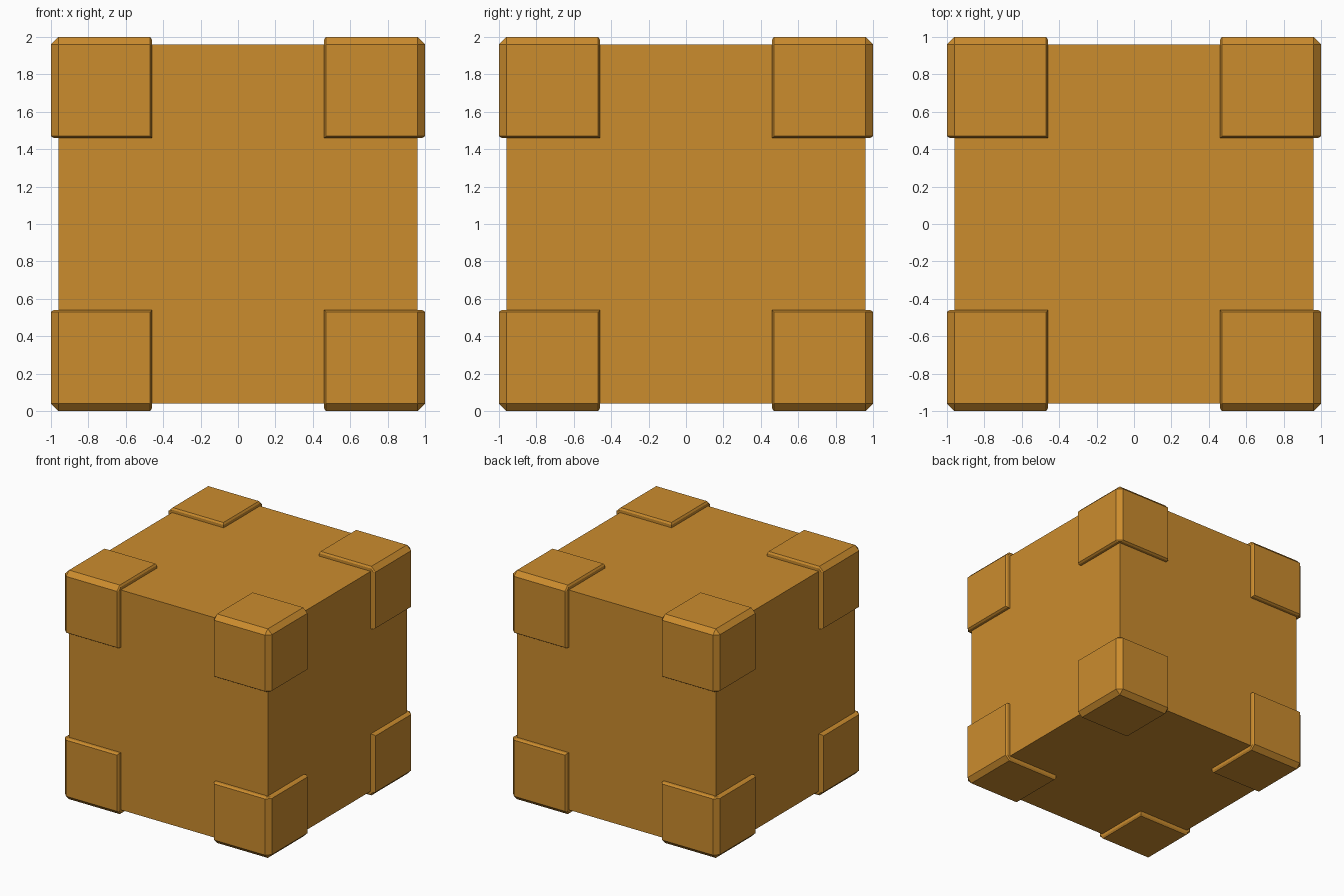
import bpy, bmesh
from itertools import product
from mathutils import Vector

if "Cube" in bpy.data.objects:
    bpy.data.objects.remove(bpy.data.objects["Cube"])

mat = bpy.data.materials.new("amber_brown")
mat.diffuse_color = (0.6, 0.263, 0.027, 1)
mat.use_nodes = True
mat.node_tree.nodes["Principled BSDF"].inputs["Base Color"].default_value = mat.diffuse_color


def finish(name, bm):
    bmesh.ops.recalc_face_normals(bm, faces=bm.faces[:])
    me = bpy.data.meshes.new(name)
    bm.to_mesh(me)
    bm.free()
    me.materials.append(mat)
    ob = bpy.data.objects.new(name, me)
    bpy.context.collection.objects.link(ob)
    ob.location.z = 1.0
    return ob


# crate body
bm = bmesh.new()
bmesh.ops.create_cube(bm, size=1.92)
finish("box_body", bm)


# corner guards: chamfered outside, with a fine bevel along the inner border
def corner_guard(signs):
    bm = bmesh.new()
    pts = [(0.46, 0.46, 0.46)]
    for a, b in product((0, 1), repeat=2):
        pts.append((1.0, (0.47, 0.96)[a], (0.47, 0.96)[b]))   # raised face
        pts.append((0.985, (0.46, 0.96)[a], (0.46, 0.96)[b]))  # side wall
    for p in pts:
        for k in range(3):
            q = p[k:] + p[:k]
            bm.verts.new(Vector([c * s for c, s in zip(q, signs)]))
    bmesh.ops.remove_doubles(bm, verts=bm.verts[:], dist=1e-5)
    res = bmesh.ops.convex_hull(bm, input=bm.verts[:])
    loose = [v for v in bm.verts if not v.link_faces]
    bmesh.ops.delete(bm, geom=loose, context='VERTS')
    bmesh.ops.dissolve_limit(bm, angle_limit=0.01, verts=bm.verts[:], edges=bm.edges[:])
    names = [("left", "right")[signs[0] > 0], ("front", "back")[signs[1] > 0],
             ("bottom", "top")[signs[2] > 0]]
    finish("corner_guard_" + "_".join(names), bm)


for signs in product((-1, 1), repeat=3):
    corner_guard(signs)
